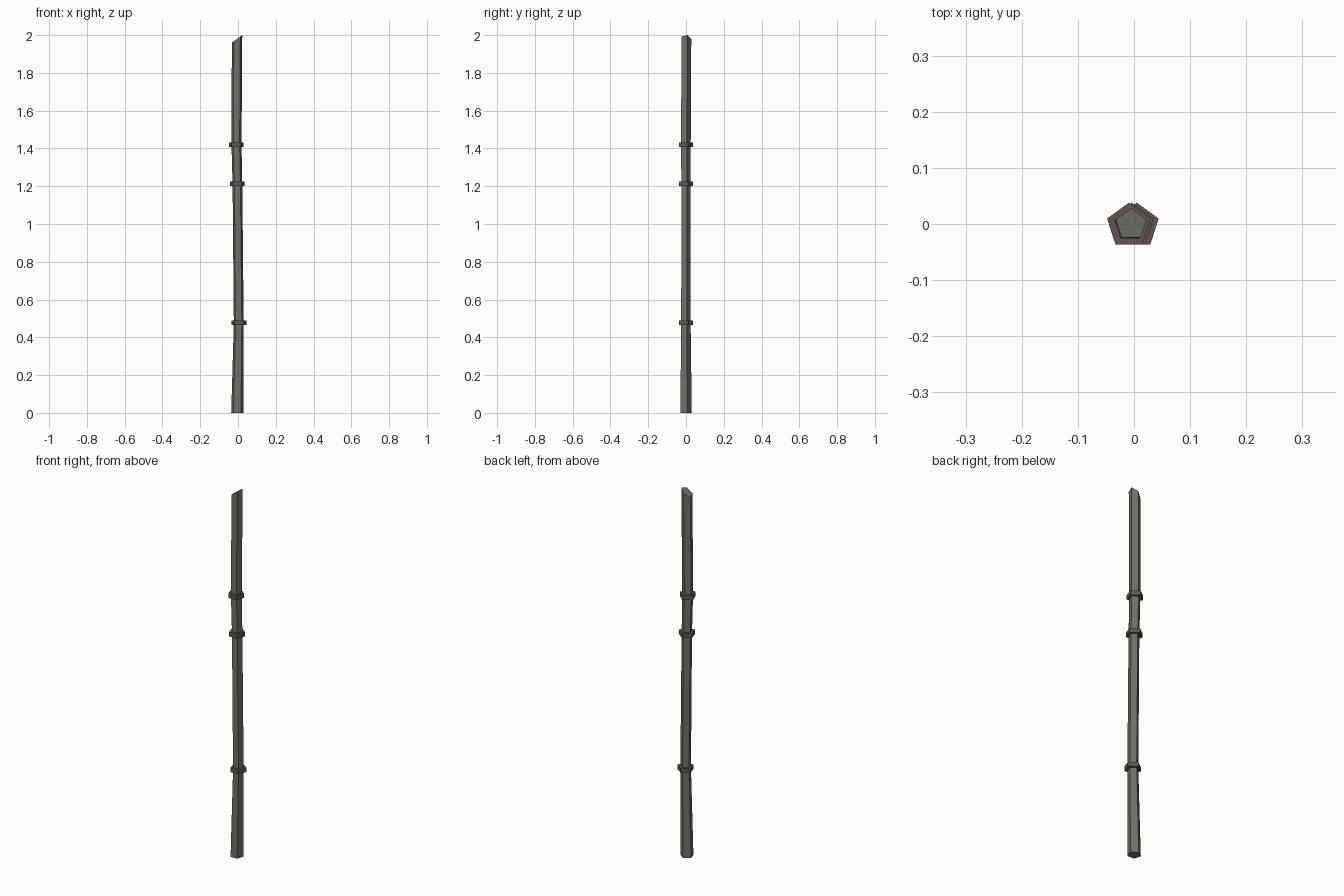
import bpy, bmesh
from math import cos, sin, pi

if "Cube" in bpy.data.objects:
    bpy.data.objects.remove(bpy.data.objects["Cube"])

SIDES = 5
CY = -0.003


def material(name, rgb):
    m = bpy.data.materials.new(name)
    m.diffuse_color = (*rgb, 1)
    m.use_nodes = True
    m.node_tree.nodes["Principled BSDF"].inputs["Base Color"].default_value = m.diffuse_color
    return m


def loft(name, sections, mat, slant=0.0):
    """Join pentagon sections (x, y, z, radius); slant tilts the last one along x."""
    bm = bmesh.new()
    rings = []
    for i, (x, y, z, r) in enumerate(sections):
        k = slant if i == len(sections) - 1 else 0.0
        ring = []
        for s in range(SIDES):
            a = pi / 2 + 2 * pi * s / SIDES
            dx = r * cos(a)
            ring.append(bm.verts.new((x + dx, y + r * sin(a), z + k * dx)))
        rings.append(ring)
    for lo, hi in zip(rings, rings[1:]):
        for s in range(SIDES):
            t = (s + 1) % SIDES
            bm.faces.new((lo[s], lo[t], hi[t], hi[s]))
    bm.faces.new(rings[0][::-1])
    bm.faces.new(rings[-1])
    me = bpy.data.meshes.new(name)
    bm.to_mesh(me)
    bm.free()
    me.materials.append(mat)
    ob = bpy.data.objects.new(name, me)
    bpy.context.collection.objects.link(ob)
    return ob


stalk_mat = material("grey_green", (0.16, 0.165, 0.14))
node_mat = material("brown", (0.13, 0.09, 0.08))

# Slightly crooked stalk with an obliquely cut tip
loft("stalk", [
    (-0.004, CY, 0.0, 0.0335),
    (0.004, CY, 0.475, 0.0275),
    (-0.003, CY, 1.21, 0.027),
    (-0.008, CY, 1.42, 0.028),
    (-0.005, -0.001, 1.98, 0.029),
], stalk_mat, slant=0.72)

# Raised node collars at the bends
for i, (x, z) in enumerate([(0.005, 0.476), (-0.004, 1.212), (-0.009, 1.42)]):
    loft(f"node_collar_{i + 1}",
         [(x, CY, z - 0.012, 0.041), (x, CY, z + 0.012, 0.041)], node_mat)
